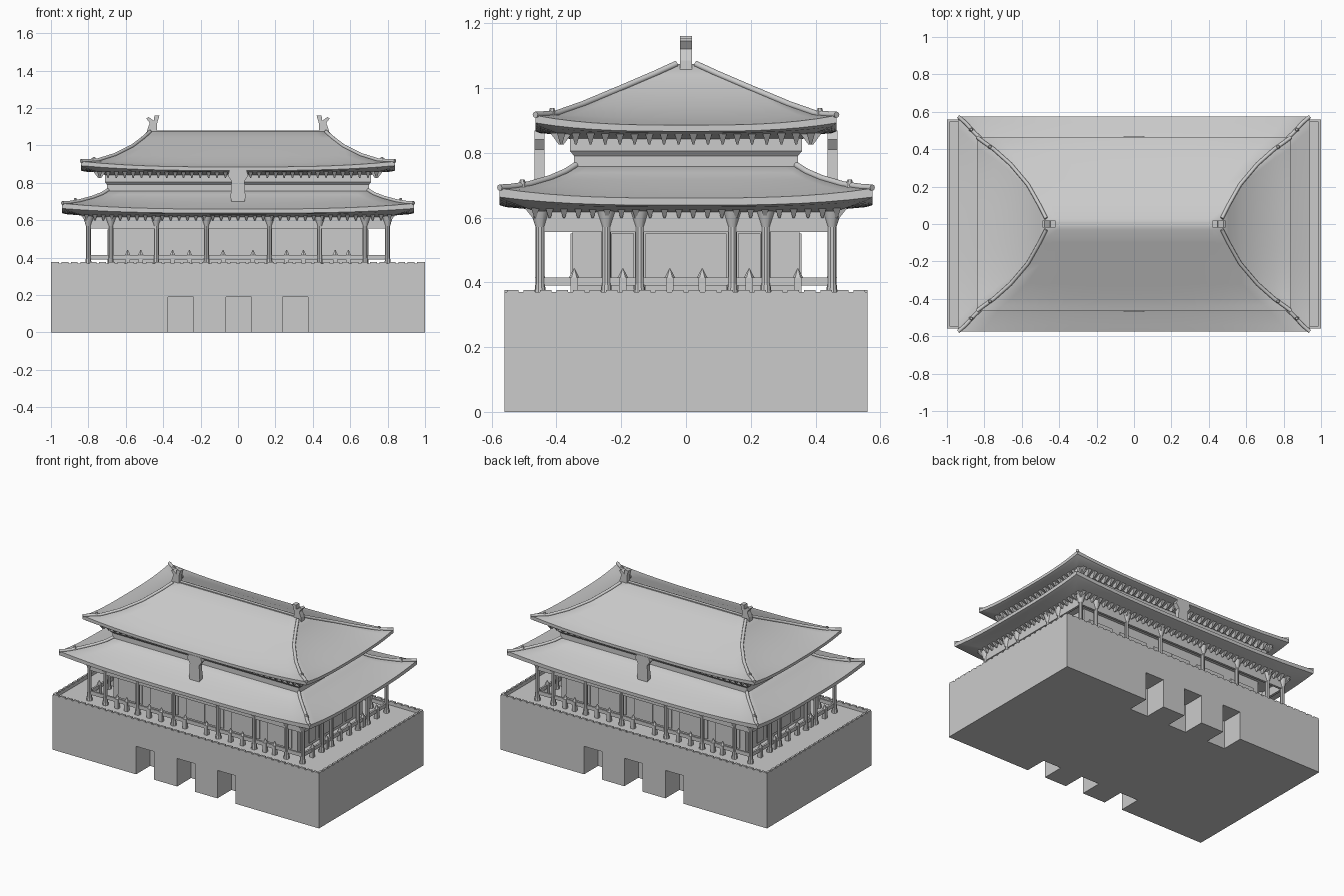
import bpy, bmesh, math
from mathutils import Matrix, Vector

if "Cube" in bpy.data.objects:
    bpy.data.objects.remove(bpy.data.objects["Cube"])


def finish(name, bm, smooth=False):
    bmesh.ops.recalc_face_normals(bm, faces=bm.faces)
    me = bpy.data.meshes.new(name)
    bm.to_mesh(me)
    bm.free()
    ob = bpy.data.objects.new(name, me)
    bpy.context.collection.objects.link(ob)
    if smooth:
        bpy.ops.object.select_all(action='DESELECT')
        bpy.context.view_layer.objects.active = ob
        ob.select_set(True)
        bpy.ops.object.shade_smooth_by_angle(angle=math.radians(35))
    return ob


def box(bm, x0, x1, y0, y1, z0, z1):
    m = Matrix.Translation(((x0 + x1) / 2, (y0 + y1) / 2, (z0 + z1) / 2))
    bmesh.ops.create_cube(bm, size=1, matrix=m @ Matrix.Diagonal((x1 - x0, y1 - y0, z1 - z0, 1)))


def cone(bm, x, y, z0, z1, r0, r1, seg=10):
    bmesh.ops.create_cone(bm, cap_ends=True, segments=seg, radius1=r0, radius2=r1, depth=z1 - z0,
                          matrix=Matrix.Translation((x, y, (z0 + z1) / 2)))


def frame(bm, hx, hy, t, z0, z1):
    """Rectangular ring of four bars, t thick, measured inward."""
    for s in (-1, 1):
        box(bm, -hx, hx, *sorted((s * hy, s * (hy - t))), z0, z1)
        box(bm, *sorted((s * hx, s * (hx - t))), -hy + t, hy - t, z0, z1)


def shell(name, rings, n=16):
    """Loft rectangles (half x, half y, z, corner lift); edges sweep up at corners."""
    bm = bmesh.new()
    corners = [(-1, -1), (1, -1), (1, 1), (-1, 1)]
    loops = []
    for hx, hy, z, lift in rings:
        loop = []
        for k in range(4):
            a, b = Vector(corners[k]), Vector(corners[(k + 1) % 4])
            for i in range(n):
                p = a.lerp(b, i / n)
                loop.append(bm.verts.new((p.x * hx, p.y * hy, z + lift * abs(2 * i / n - 1) ** 3)))
        loops.append(loop)
    for lo, hi in zip(loops, loops[1:]):
        for i in range(4 * n):
            j = (i + 1) % (4 * n)
            bm.faces.new((lo[i], lo[j], hi[j], hi[i]))
    bm.faces.new(loops[0][::-1])
    bm.faces.new(loops[-1])
    return finish(name, bm, True)


def hips(name, rings, r):
    """Rounded tile ridges following the four roof corners."""
    cu = bpy.data.curves.new(name, 'CURVE')
    cu.dimensions = '3D'
    cu.bevel_depth = r
    cu.bevel_resolution = 2
    cu.use_fill_caps = True
    for sx in (-1, 1):
        for sy in (-1, 1):
            sp = cu.splines.new('POLY')
            sp.points.add(len(rings) - 1)
            for p, (hx, hy, z, l) in zip(sp.points, rings):
                p.co = (sx * hx, sy * hy, z + l + 0.002, 1)
    bpy.context.collection.objects.link(bpy.data.objects.new(name, cu))


def brackets(name, hx, hy, z0, z1, step):
    """Rows of inverted wedge brackets under the eaves."""
    bm = bmesh.new()
    for half, off, ang in ((hx, hy, 0), (hy, hx, math.pi / 2)):
        n = round(2 * half / step)
        for s in (0, math.pi):
            for i in range(n + 1):
                m = (Matrix.Rotation(ang + s, 4, 'Z')
                     @ Matrix.Translation((-half + 2 * half * i / n, off, (z0 + z1) / 2))
                     @ Matrix.Diagonal((1, 2.6, 1, 1)) @ Matrix.Rotation(math.pi / 4, 4, 'Z'))
                bmesh.ops.create_cone(bm, cap_ends=True, segments=4, radius1=0.004, radius2=0.018,
                                      depth=z1 - z0, matrix=m)
    finish(name, bm)


# masonry base with three gate recesses front and back
bm = bmesh.new()
box(bm, -1, 1, -0.56, 0.56, 0, 0.35)
base = finish("base", bm)
bm = bmesh.new()
for x in (-0.305, 0.003, 0.305):
    for s in (-1, 1):
        box(bm, x - 0.068, x + 0.068, *sorted((s * 0.41, s * 0.7)), -0.1, 0.19)
cutter = finish("gate_cutter", bm)
mod = base.modifiers.new("gates", 'BOOLEAN')
mod.operation = 'DIFFERENCE'
mod.object = cutter
bpy.context.view_layer.objects.active = base
bpy.ops.object.modifier_apply(modifier="gates")
bpy.data.objects.remove(cutter)

# parapet with small merlons
bm = bmesh.new()
frame(bm, 1, 0.56, 0.014, 0.35, 0.37)
for half, s_off, along_x in ((1, 0.553, True), (0.56, 0.993, False)):
    n = round(half * 2 / 0.05)
    for i in range(n):
        c = -half + (i + 0.5) * 2 * half / n
        for s in (-1, 1):
            a, b = (c - 0.018, c + 0.018), (s * s_off - 0.007, s * s_off + 0.007)
            box(bm, *(a + b if along_x else b + a), 0.37, 0.377)
finish("parapet", bm)

# inner hall with raised door and window panels
bm = bmesh.new()
box(bm, -0.69, 0.69, -0.35, 0.35, 0.35, 0.62)
finish("hall_walls", bm)
bm = bmesh.new()
for s in (-1, 1):
    for x0, x1 in ((-0.65, -0.47), (-0.41, -0.2), (-0.14, -0.003), (0.003, 0.14), (0.2, 0.41), (0.47, 0.65)):
        box(bm, x0, x1, *sorted((s * 0.345, s * 0.357)), 0.37, 0.55)
    for y0, y1 in ((-0.23, -0.16), (-0.125, 0.125), (0.16, 0.23)):
        box(bm, *sorted((s * 0.685, s * 0.697)), y0, y1, 0.37, 0.55)
finish("hall_panels", bm)

# colonnade
XS = (-0.8, -0.68, -0.437, -0.168, 0.168, 0.437, 0.68, 0.8)
YS = (-0.45, -0.246, -0.143, 0.143, 0.246, 0.45)
spots = [(x, s * 0.45) for x in XS for s in (-1, 1)]
spots += [(s * 0.8, y) for y in YS[1:-1] for s in (-1, 1)]
bm = bmesh.new()
for x, y in spots:
    cone(bm, x, y, 0.35, 0.40, 0.02, 0.014)
    cone(bm, x, y, 0.40, 0.57, 0.014, 0.014)
    cone(bm, x, y, 0.57, 0.62, 0.014, 0.03)
finish("columns", bm, True)
bm = bmesh.new()
frame(bm, 0.808, 0.458, 0.016, 0.555, 0.618)
finish("lintel", bm)

# balustrade: rail plus pointed posts between the columns
bm = bmesh.new()
frame(bm, 0.806, 0.456, 0.012, 0.39, 0.415)
posts = [(x, s * 0.45) for x in (-0.59, -0.52, -0.35, -0.26, -0.08, 0.08, 0.26, 0.35, 0.52, 0.59) for s in (-1, 1)]
posts += [(s * 0.8, y) for y in (-0.345, -0.195, -0.05, 0.05, 0.195, 0.345) for s in (-1, 1)]
for x, y in posts:
    box(bm, x - 0.012, x + 0.012, y - 0.012, y + 0.012, 0.35, 0.415)
    cone(bm, x, y, 0.415, 0.442, 0.016, 0.002, 6)
finish("balustrade", bm)

# lower roof
lower_top = [(0.94, 0.575, 0.66, 0.03), (0.90, 0.54, 0.672, 0.02), (0.85, 0.485, 0.69, 0.01),
             (0.78, 0.42, 0.716, 0.003), (0.73, 0.375, 0.738, 0), (0.695, 0.34, 0.76, 0)]
shell("lower_roof", [(0.79, 0.44, 0.612, 0), (0.85, 0.50, 0.627, 0.005), (0.915, 0.555, 0.632, 0.02),
                     (0.94, 0.575, 0.638, 0.025)] + lower_top)
hips("lower_hip_ridges", lower_top, 0.01)
brackets("lower_brackets", 0.81, 0.465, 0.598, 0.63, 0.045)

# neck between the roofs
shell("upper_wall", [(0.70, 0.345, 0.73, 0), (0.70, 0.345, 0.79, 0), (0.712, 0.358, 0.805, 0), (0.712, 0.358, 0.85, 0)])

# upper hipped roof
upper_top = [(0.84, 0.465, 0.885, 0.03), (0.80, 0.435, 0.894, 0.022), (0.75, 0.40, 0.907, 0.012),
             (0.66, 0.32, 0.942, 0.005), (0.567, 0.21, 0.993, 0), (0.505, 0.10, 1.04, 0), (0.47, 0.03, 1.072, 0)]
shell("upper_roof", [(0.70, 0.35, 0.84, 0), (0.77, 0.41, 0.857, 0.008), (0.82, 0.45, 0.86, 0.02),
                     (0.84, 0.465, 0.866, 0.026)] + upper_top + [(0.455, 0.01, 1.075, 0)])
hips("upper_hip_ridges", upper_top, 0.01)
brackets("upper_brackets", 0.74, 0.385, 0.825, 0.86, 0.045)

# small ornaments on the hip ends
bm = bmesh.new()
for sx in (-1, 1):
    for sy in (-1, 1):
        cone(bm, sx * 0.77, sy * 0.413, 0.91, 0.938, 0.014, 0.007, 6)
        cone(bm, sx * 0.87, sy * 0.505, 0.69, 0.718, 0.014, 0.007, 6)
finish("hip_ornaments", bm)

# main ridge
bm = bmesh.new()
box(bm, -0.46, 0.46, -0.012, 0.012, 1.05, 1.081)
finish("main_ridge", bm)


def slab(name, outline, y, t, mirror=1):
    """Outline in x, z extruded along y."""
    bm = bmesh.new()
    f = bm.faces.new([bm.verts.new((mirror * x, y - t / 2, z)) for x, z in outline])
    ext = bmesh.ops.extrude_face_region(bm, geom=[f])
    bmesh.ops.translate(bm, vec=(0, t, 0), verts=[v for v in ext['geom'] if isinstance(v, bmesh.types.BMVert)])
    return finish(name, bm)


# horned ridge-end finials
horn = [(0.487, 1.05), (0.485, 1.085), (0.472, 1.12), (0.49, 1.145), (0.478, 1.152), (0.45, 1.132),
        (0.447, 1.16), (0.42, 1.16), (0.432, 1.12), (0.432, 1.05)]
for s, side in ((1, "right"), (-1, "left")):
    slab("finial_" + side, horn, 0, 0.036, s)

# hanging plaques front and back
plaque = [(-0.035, 0.70), (0.035, 0.70), (0.04, 0.72), (0.035, 0.81), (0.055, 0.84), (0.045, 0.868),
          (-0.045, 0.868), (-0.055, 0.84), (-0.035, 0.81), (-0.04, 0.72)]
for s, side in ((-1, "front"), (1, "back")):
    slab("plaque_" + side, plaque, s * 0.452, 0.03)
